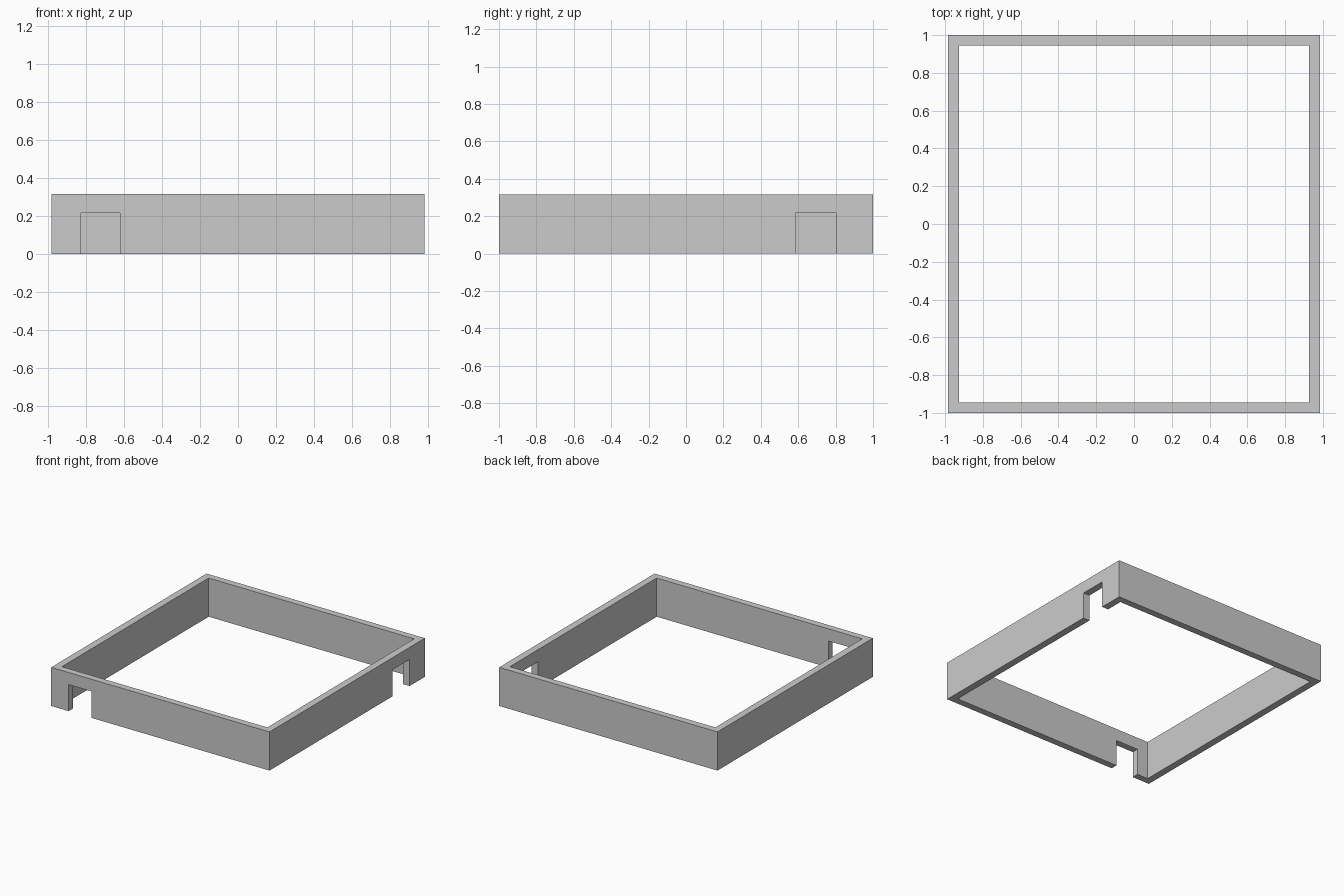
import bpy

if "Cube" in bpy.data.objects:
    bpy.data.objects.remove(bpy.data.objects["Cube"])


def box(name, x, y, z):
    """Box spanning the given (min, max) ranges."""
    bpy.ops.mesh.primitive_cube_add(
        size=1, location=[(a + b) / 2 for a, b in (x, y, z)])
    ob = bpy.context.object
    ob.name = name
    ob.scale = [b - a for a, b in (x, y, z)]
    bpy.ops.object.transform_apply(location=True, rotation=False, scale=True)
    return ob


def cut(target, cutter):
    """Subtract the cutter from the target, then discard the cutter."""
    mod = target.modifiers.new("cut", 'BOOLEAN')
    mod.operation = 'DIFFERENCE'
    mod.solver = 'EXACT'
    mod.object = cutter
    bpy.context.view_layer.objects.active = target
    bpy.ops.object.modifier_apply(modifier=mod.name)
    bpy.data.objects.remove(cutter)


W, D, H = 0.984, 1.0, 0.315   # outer half width, half depth, height
IW, ID = 0.926, 0.945         # inner half width, half depth
NOTCH_TOP = 0.216

# Square frame, open at top and bottom
frame = box("frame", (-W, W), (-D, D), (0, H))
cut(frame, box("opening", (-IW, IW), (-ID, ID), (-0.1, H + 0.1)))

# Notch in the front wall and notch in the right wall
cut(frame, box("front_notch", (-0.827, -0.621), (-D - 0.1, -ID + 0.1), (-0.1, NOTCH_TOP)))
cut(frame, box("right_notch", (IW - 0.1, W + 0.1), (0.585, 0.803), (-0.1, NOTCH_TOP)))
